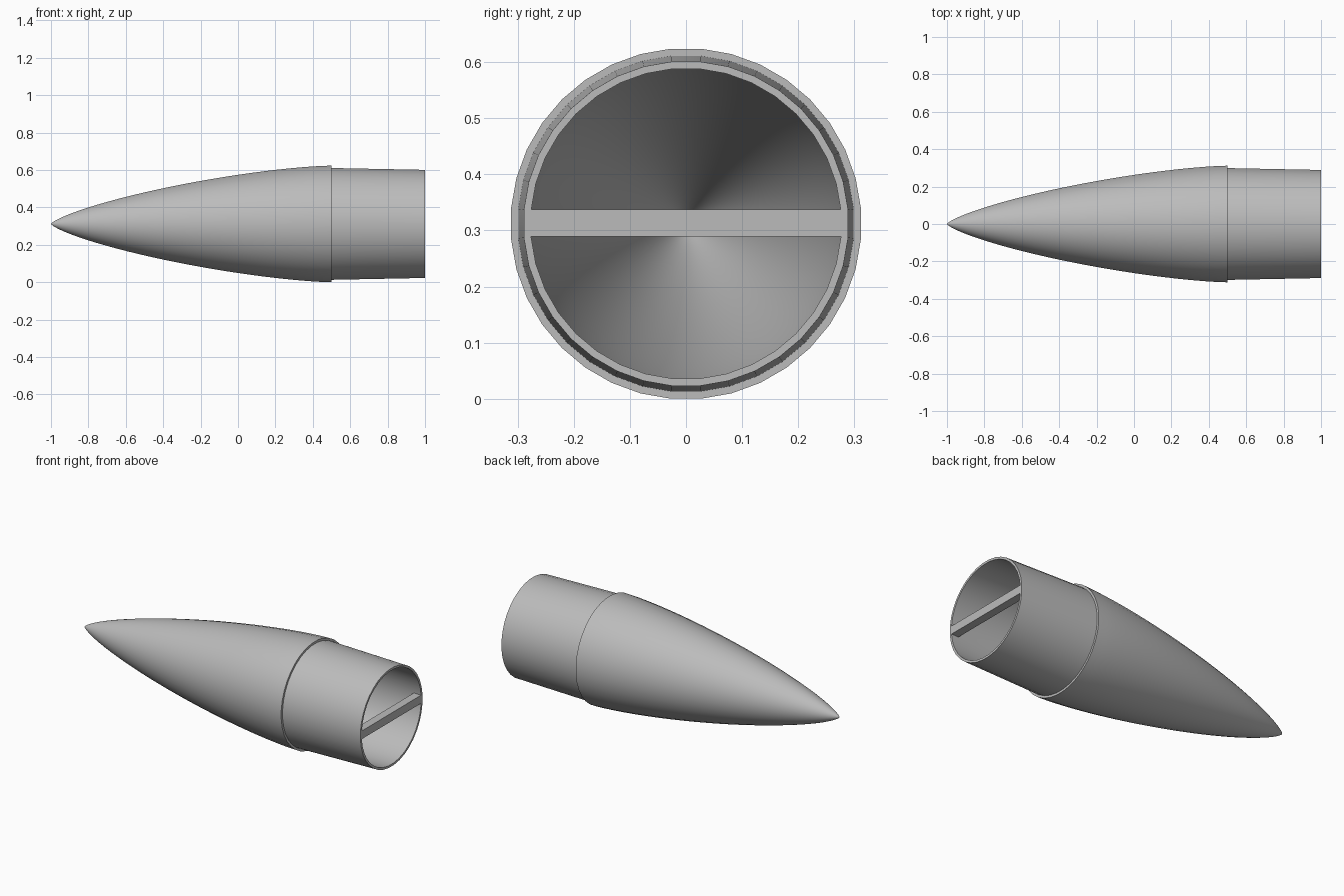
import bpy, bmesh, math
from mathutils import Matrix

cube = bpy.data.objects.get("Cube")
if cube:
    bpy.data.objects.remove(cube, do_unlink=True)

SIDES = 36
AXIS_Z = 0.312
LENGTH = 1.5

grey = bpy.data.materials.new("light grey plastic")
grey.use_nodes = True
colour = (0.5, 0.5, 0.5, 1)
grey.diffuse_color = colour
grey.node_tree.nodes["Principled BSDF"].inputs["Base Color"].default_value = colour


def nose_radius(t, base):
    """Slender nose curve: t runs from 0 at the tip to 1 at the base."""
    a = math.acos(1 - 2 * t)
    return base * math.sqrt(max(0, a - math.sin(2 * a) / 2) / math.pi)


def nose_curve(tip_x, base, steps=40):
    pts = []
    for i in range(steps + 1):
        t = (i / steps) ** 1.6
        pts.append((tip_x + t * (0.5 - tip_x), nose_radius(t, base)))
    return pts


def lathe(name, profile):
    """Spin an (x, radius) profile around the long axis."""
    bm = bmesh.new()
    rings = []
    for x, r in profile:
        if r < 1e-5:
            rings.append([bm.verts.new((x, 0, AXIS_Z))])
            continue
        ring = []
        for k in range(SIDES):
            a = 2 * math.pi * (k + 0.5) / SIDES
            ring.append(bm.verts.new((x, r * math.cos(a), AXIS_Z + r * math.sin(a))))
        rings.append(ring)
    for p, q in zip(rings, rings[1:]):
        for k in range(SIDES):
            n = (k + 1) % SIDES
            loop = [p[k % len(p)], p[n % len(p)], q[n % len(q)], q[k % len(q)]]
            bm.faces.new(list(dict.fromkeys(loop)))
    bmesh.ops.recalc_face_normals(bm, faces=bm.faces)
    return finish(name, bm)


def finish(name, bm):
    mesh = bpy.data.meshes.new(name)
    bm.to_mesh(mesh)
    bm.free()
    mesh.materials.append(grey)
    obj = bpy.data.objects.new(name, mesh)
    bpy.context.collection.objects.link(obj)
    return obj


# Hollow shell: outer nose, stepped tapering shoulder, open rim, inner cavity
outer = nose_curve(-1.0, 0.313)
shoulder = [(0.5, 0.300), (1.0, 0.290)]
cavity = [(1.0, 0.277)] + nose_curve(-0.92, 0.287)[::-1]
shell = lathe("nose_cone_shell", outer + shoulder + cavity)

bpy.ops.object.select_all(action="DESELECT")
shell.select_set(True)
bpy.context.view_layer.objects.active = shell
bpy.ops.object.shade_smooth_by_angle(angle=math.radians(30))

# Square tie bar across the open end
bm = bmesh.new()
bmesh.ops.create_cube(bm, size=1, matrix=Matrix.Translation((0.976, 0, AXIS_Z + 0.001))
                      @ Matrix.Diagonal((0.048, 0.556, 0.048, 1)))
finish("tie_bar", bm)
